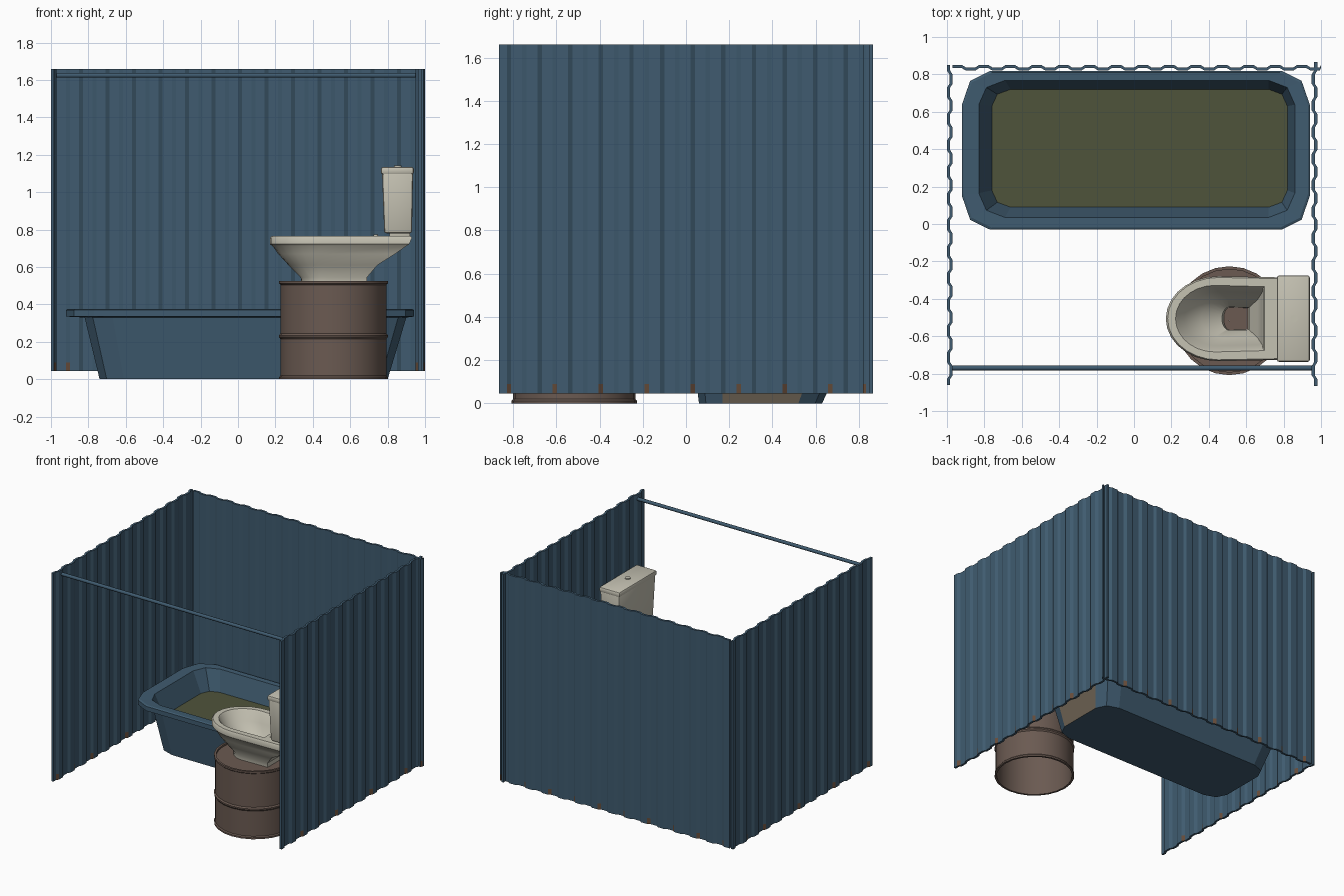
import bpy, bmesh, math
from mathutils import Vector

if "Cube" in bpy.data.objects:
    bpy.data.objects.remove(bpy.data.objects["Cube"])


def material(name, rgb):
    m = bpy.data.materials.new(name)
    m.diffuse_color = (*rgb, 1)
    m.use_nodes = True
    m.node_tree.nodes["Principled BSDF"].inputs["Base Color"].default_value = m.diffuse_color
    return m


BLUE = material("painted blue metal", (0.050, 0.105, 0.160))
CREAM = material("cream ceramic", (0.56, 0.54, 0.45))
BROWN = material("barrel brown", (0.145, 0.102, 0.083))
WATER = material("murky water", (0.078, 0.088, 0.043))
RUST = material("rust", (0.13, 0.070, 0.040))
STAIN = material("worn tan", (0.17, 0.135, 0.095))


def finish(name, bm, mats, smooth=None):
    bmesh.ops.remove_doubles(bm, verts=bm.verts, dist=1e-5)
    bmesh.ops.recalc_face_normals(bm, faces=bm.faces)
    me = bpy.data.meshes.new(name)
    bm.to_mesh(me)
    bm.free()
    ob = bpy.data.objects.new(name, me)
    bpy.context.collection.objects.link(ob)
    for m in mats:
        me.materials.append(m)
    if smooth:
        bpy.ops.object.select_all(action='DESELECT')
        ob.select_set(True)
        bpy.context.view_layer.objects.active = ob
        bpy.ops.object.shade_smooth_by_angle(angle=math.radians(smooth))
    return ob


def loft(rings, bm, cyclic=False):
    """Join rings of equal point count; returns the vertex rings."""
    vs = [[bm.verts.new(p) for p in r] for r in rings]
    pairs = list(zip(vs, vs[1:])) + ([(vs[-1], vs[0])] if cyclic else [])
    for a, b in pairs:
        n = len(a)
        for i in range(n):
            j = (i + 1) % n
            bm.faces.new((a[i], a[j], b[j], b[i]))
    return vs


# Corrugated walls: a solid trapezoid-wave panel with rust at some rib feet
def wall(name, length, place, phase=0.0):
    period, depth, thick = 0.1417, 0.013, 0.017
    prof = []
    for k in range(-1, int(length / period) + 2):
        for off, d in ((0, 0), (0.051, 0), (0.071, depth), (0.121, depth)):
            s = min(max(k * period + off + phase, 0), length)
            if not prof or s > prof[-1][0] + 0.002:
                prof.append((s, d))
    zs = (0.045, 0.09, 1.66)
    bm = bmesh.new()
    grid = [[[bm.verts.new(place(s, d + t, z)) for z in zs] for t in (0, thick)] for s, d in prof]
    for i, (a, b) in enumerate(zip(grid, grid[1:])):
        slope = prof[i][1] != prof[i + 1][1]
        for t in (0, 1):
            for r in (0, 1):
                f = bm.faces.new((a[t][r], b[t][r], b[t][r + 1], a[t][r + 1]))
                if r == 0 and slope and i % 3 == 1:
                    f.material_index = 1
        for r in (0, 2):
            bm.faces.new((a[0][r], b[0][r], b[1][r], a[1][r]))
    for e in (grid[0], grid[-1]):
        for r in (0, 1):
            bm.faces.new((e[0][r], e[1][r], e[1][r + 1], e[0][r + 1]))
    return finish(name, bm, [BLUE, RUST])


wall("left_wall", 1.71, lambda s, d, z: (-1 + d, -0.86 + s, z), -0.02)
wall("right_wall", 1.73, lambda s, d, z: (0.98 - d, -0.865 + s, z), -0.015)
wall("back_wall", 1.97, lambda s, d, z: (-0.97 + s, 0.85 - d, z))


# Cylinders
def cylinder(name, r, length, loc, mat, rot=(0, 0, 0), sides=12):
    bpy.ops.mesh.primitive_cylinder_add(vertices=sides, radius=r, depth=length, location=loc, rotation=rot)
    ob = bpy.context.object
    ob.name = name
    ob.data.materials.append(mat)
    bpy.ops.object.shade_smooth_by_angle(angle=math.radians(40))
    return ob


cylinder("curtain_rod", 0.013, 1.93, (-0.012, -0.77, 1.625), BLUE, (0, math.pi / 2, 0))


# Bathtub: lofted faceted rounded rectangles
def round_rect(x0, x1, y0, y1, z, rx, ry, seg=2):
    pts = []
    for q, (cx, cy) in enumerate(((x1 - rx, y1 - ry), (x0 + rx, y1 - ry), (x0 + rx, y0 + ry), (x1 - rx, y0 + ry))):
        for k in range(seg + 1):
            a = math.pi / 2 * (q + k / seg)
            pts.append((cx + rx * math.cos(a), cy + ry * math.sin(a), z))
    return pts


bm = bmesh.new()
rings = loft([
    round_rect(-0.74, 0.80, 0.06, 0.63, 0.0, 0.13, 0.11),
    round_rect(-0.82, 0.90, 0.02, 0.78, 0.33, 0.15, 0.14),
    round_rect(-0.92, 0.94, -0.03, 0.818, 0.335, 0.15, 0.18),
    round_rect(-0.92, 0.94, -0.03, 0.818, 0.370, 0.15, 0.18),
    round_rect(-0.91, 0.93, -0.02, 0.810, 0.376, 0.15, 0.18),
    round_rect(-0.83, 0.86, 0.035, 0.768, 0.374, 0.14, 0.13),
    round_rect(-0.76, 0.82, 0.09, 0.72, 0.22, 0.10, 0.09),
], bm)
bm.faces.new(rings[0])
bm.faces.new(rings[-1]).material_index = 1
for f in bm.faces:
    c = f.calc_center_median()
    if c.x > 0.83 and c.z < 0.2 and abs(c.y - 0.37) < 0.06:   # worn outer end
        f.material_index = 2
finish("bathtub", bm, [BLUE, WATER, STAIN])

# Barrel: lathed shell, open below, recessed lid above
CX, CY = 0.51, -0.517
profile = [(0.001, 0.495), (0.274, 0.495), (0.274, 0.0), (0.29, 0.0), (0.29, 0.012), (0.283, 0.02),
           (0.283, 0.215), (0.291, 0.225), (0.291, 0.235), (0.283, 0.245), (0.283, 0.505),
           (0.291, 0.512), (0.291, 0.525), (0.275, 0.525), (0.275, 0.512), (0.001, 0.512)]
bm = bmesh.new()
N = 24
loft([[(CX + r * math.cos(2 * math.pi * i / N), CY + r * math.sin(2 * math.pi * i / N), z)
       for i in range(N)] for r, z in profile], bm)
finish("barrel", bm, [BROWN], 35)


# Toilet bowl: D-shaped rings lofted outside, over the rim and down to the hole
TY = -0.506


def d_ring(front, back, hw, z, nose):
    xs = front + nose
    pts = [(back, TY + hw * 0.96, z)]
    for k in range(15):
        a = math.pi / 2 + math.pi * k / 14
        pts.append((xs + nose * math.cos(a), TY + hw * math.sin(a), z))
    pts.append((back, TY - hw * 0.96, z))
    return pts


bm = bmesh.new()
loft([
    d_ring(0.34, 0.69, 0.120, 0.512, 0.13),
    d_ring(0.335, 0.69, 0.122, 0.545, 0.14),
    d_ring(0.27, 0.745, 0.160, 0.61, 0.19),
    d_ring(0.215, 0.84, 0.198, 0.67, 0.24),
    d_ring(0.185, 0.90, 0.215, 0.712, 0.27),
    d_ring(0.17, 0.915, 0.225, 0.722, 0.28),
    d_ring(0.17, 0.93, 0.227, 0.755, 0.28),
    d_ring(0.18, 0.922, 0.220, 0.767, 0.27),
    d_ring(0.222, 0.698, 0.178, 0.767, 0.21),
    d_ring(0.232, 0.69, 0.168, 0.755, 0.20),
    d_ring(0.27, 0.685, 0.145, 0.69, 0.18),
    d_ring(0.36, 0.66, 0.105, 0.61, 0.14),
    d_ring(0.47, 0.615, 0.062, 0.555, 0.04),
    d_ring(0.48, 0.61, 0.060, 0.512, 0.03),
], bm, cyclic=True)
finish("toilet_bowl", bm, [CREAM], 40)


# Cistern: tapered body, lid and neck
def box(name, lower, upper, bevel):
    """lower and upper are (x0, x1, half width, z)."""
    bm = bmesh.new()
    vs = loft([[(x0, TY - h, z), (x1, TY - h, z), (x1, TY + h, z), (x0, TY + h, z)]
               for x0, x1, h, z in (lower, upper)], bm)
    bm.faces.new(vs[0])
    bm.faces.new(vs[1])
    bmesh.ops.bevel(bm, geom=bm.edges[:], offset=bevel, segments=2, affect='EDGES', profile=0.5)
    return finish(name, bm, [CREAM], 40)


box("cistern_neck", (0.81, 0.92, 0.16, 0.76), (0.81, 0.92, 0.16, 0.80), 0.004)
box("cistern", (0.782, 0.930, 0.212, 0.78), (0.770, 0.936, 0.225, 1.105), 0.012)
box("cistern_lid", (0.764, 0.940, 0.231, 1.095), (0.764, 0.940, 0.231, 1.135), 0.012)
cylinder("flush_button", 0.02, 0.012, (0.855, TY, 1.136), CREAM, sides=16)
for side in (-1, 1):
    cylinder("seat_bolt_%d" % side, 0.012, 0.008, (0.737, TY + side * 0.135, 0.769), CREAM)
